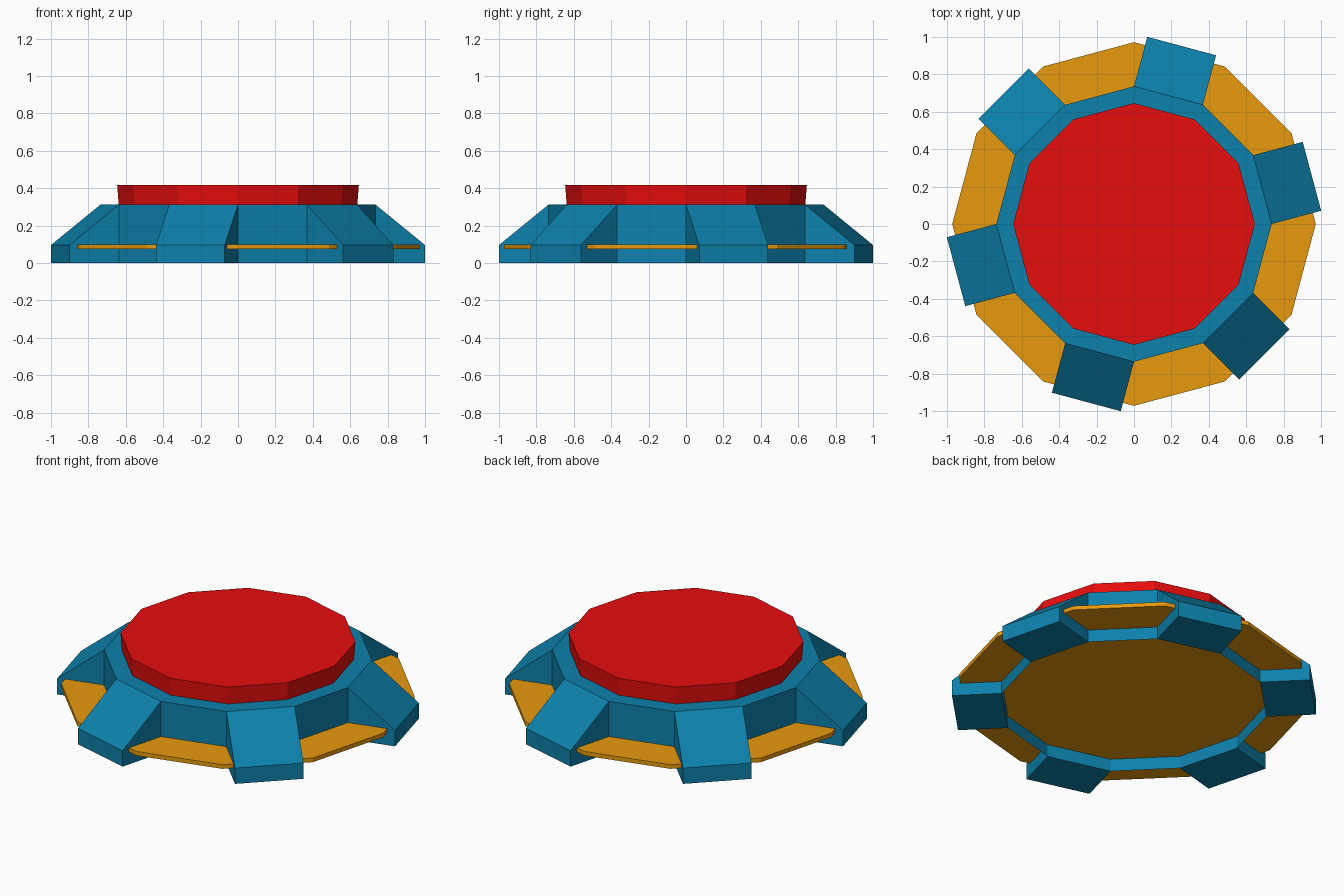
import bpy, bmesh
from math import cos, sin, radians

if "Cube" in bpy.data.objects:
    bpy.data.objects.remove(bpy.data.objects["Cube"])


def material(name, rgb):
    m = bpy.data.materials.new(name)
    m.diffuse_color = (*rgb, 1)
    m.use_nodes = True
    m.node_tree.nodes["Principled BSDF"].inputs["Base Color"].default_value = m.diffuse_color
    return m


RED = material("red", (0.8, 0.004, 0.004))
BLUE = material("blue", (0.004, 0.22, 0.41))
ORANGE = material("orange", (0.8, 0.32, 0.004))


def finish(name, bm, mat):
    bmesh.ops.recalc_face_normals(bm, faces=bm.faces)
    mesh = bpy.data.meshes.new(name)
    bm.to_mesh(mesh)
    bm.free()
    mesh.materials.append(mat)
    ob = bpy.data.objects.new(name, mesh)
    bpy.context.collection.objects.link(ob)


def drum(name, mat, r0, r1, z0, z1, bottom=True):
    """Twelve-sided drum with corners on the axes."""
    bm = bmesh.new()
    lo, hi = [[bm.verts.new((r * cos(radians(30 * i)), r * sin(radians(30 * i)), z))
               for i in range(12)] for r, z in ((r0, z0), (r1, z1))]
    for i in range(12):
        j = (i + 1) % 12
        bm.faces.new((lo[i], lo[j], hi[j], hi[i]))
    bm.faces.new(hi)
    if bottom:
        bm.faces.new(lo)
    finish(name, bm, mat)


R = 0.736
FLAT = R * cos(radians(15))      # distance to the middle of a side
HALF = R * sin(radians(15))      # half a side's length

# Button, hollow housing and thin skirt plate
drum("button", RED, 0.638, 0.646, 0.312, 0.418)
drum("housing", BLUE, R, R, 0, 0.312, bottom=False)
drum("skirt_plate", ORANGE, 0.972, 0.972, 0.075, 0.1)

# Six sloped feet on every second side of the housing
profile = [(FLAT, 0), (FLAT + 0.274, 0), (FLAT + 0.274, 0.096), (FLAT, 0.312)]
for k in range(6):
    a = radians(15 + 60 * k)
    bm = bmesh.new()
    left, right = [[bm.verts.new((d * cos(a) - s * sin(a), d * sin(a) + s * cos(a), z))
                    for d, z in profile] for s in (-HALF, HALF)]
    bm.faces.new(left)
    bm.faces.new(right)
    for i in range(4):
        j = (i + 1) % 4
        bm.faces.new((left[i], left[j], right[j], right[i]))
    finish(f"foot_{k + 1}", bm, BLUE)
